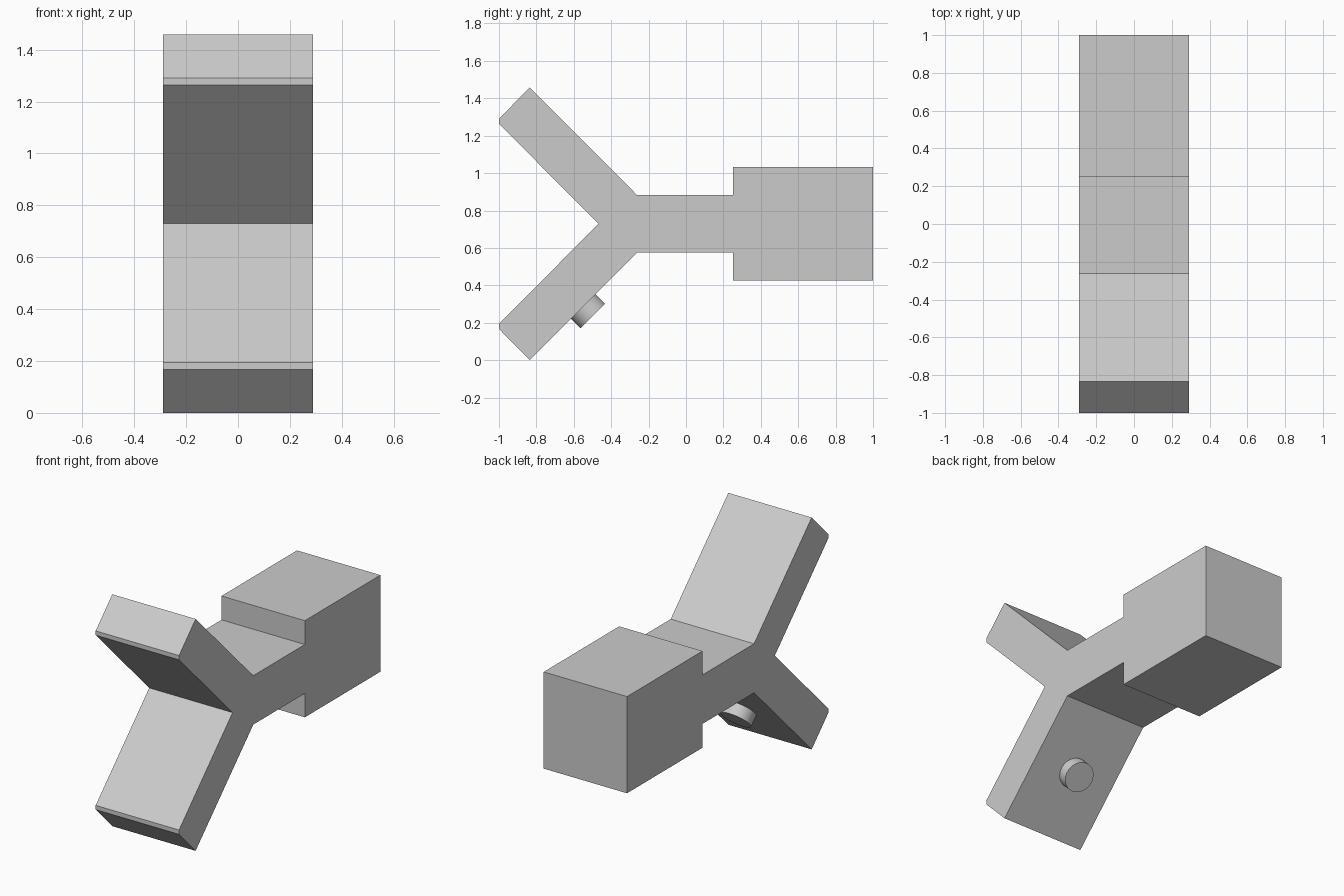
import bpy
import bmesh
from mathutils import Vector

cube = bpy.data.objects.get("Cube")
if cube:
    bpy.data.objects.remove(cube, do_unlink=True)

grey = bpy.data.materials.new("plain grey")
grey.use_nodes = True
colour = (0.6, 0.6, 0.6, 1)
grey.diffuse_color = colour
grey.node_tree.nodes["Principled BSDF"].inputs["Base Color"].default_value = colour

HALF_WIDTH = 0.29
MID_Z = 0.729

# Forked body: upper half outline as (y, height above middle), mirrored below
upper = [(-0.468, 0), (-1, 0.535), (-1, 0.562), (-0.835, 0.729),
         (-0.262, 0.154), (0.25, 0.154), (0.25, 0.304), (1, 0.304)]
outline = upper + [(y, -h) for y, h in reversed(upper[1:])]

bm = bmesh.new()
face = bm.faces.new([bm.verts.new((-HALF_WIDTH, y, MID_Z + h)) for y, h in outline])
side = bmesh.ops.extrude_face_region(bm, geom=[face])
moved = [v for v in side["geom"] if isinstance(v, bmesh.types.BMVert)]
bmesh.ops.translate(bm, verts=moved, vec=(2 * HALF_WIDTH, 0, 0))
bmesh.ops.recalc_face_normals(bm, faces=bm.faces)
mesh = bpy.data.meshes.new("forked_body")
bm.to_mesh(mesh)
bm.free()
body = bpy.data.objects.new("forked_body", mesh)
bpy.context.collection.objects.link(body)
mesh.materials.append(grey)

# Round button on the underside of the lower arm, sunk slightly into it
axis = Vector((0, 1, -1)).normalized()
tip = Vector((0, -0.498, 0.236))
depth = 0.1
bpy.ops.mesh.primitive_cylinder_add(
    vertices=48, radius=0.093, depth=depth, location=tip - axis * depth / 2,
    rotation=axis.to_track_quat('Z', 'Y').to_euler())
button = bpy.context.object
button.name = "round_button"
button.data.materials.append(grey)
bpy.ops.object.shade_smooth_by_angle()
